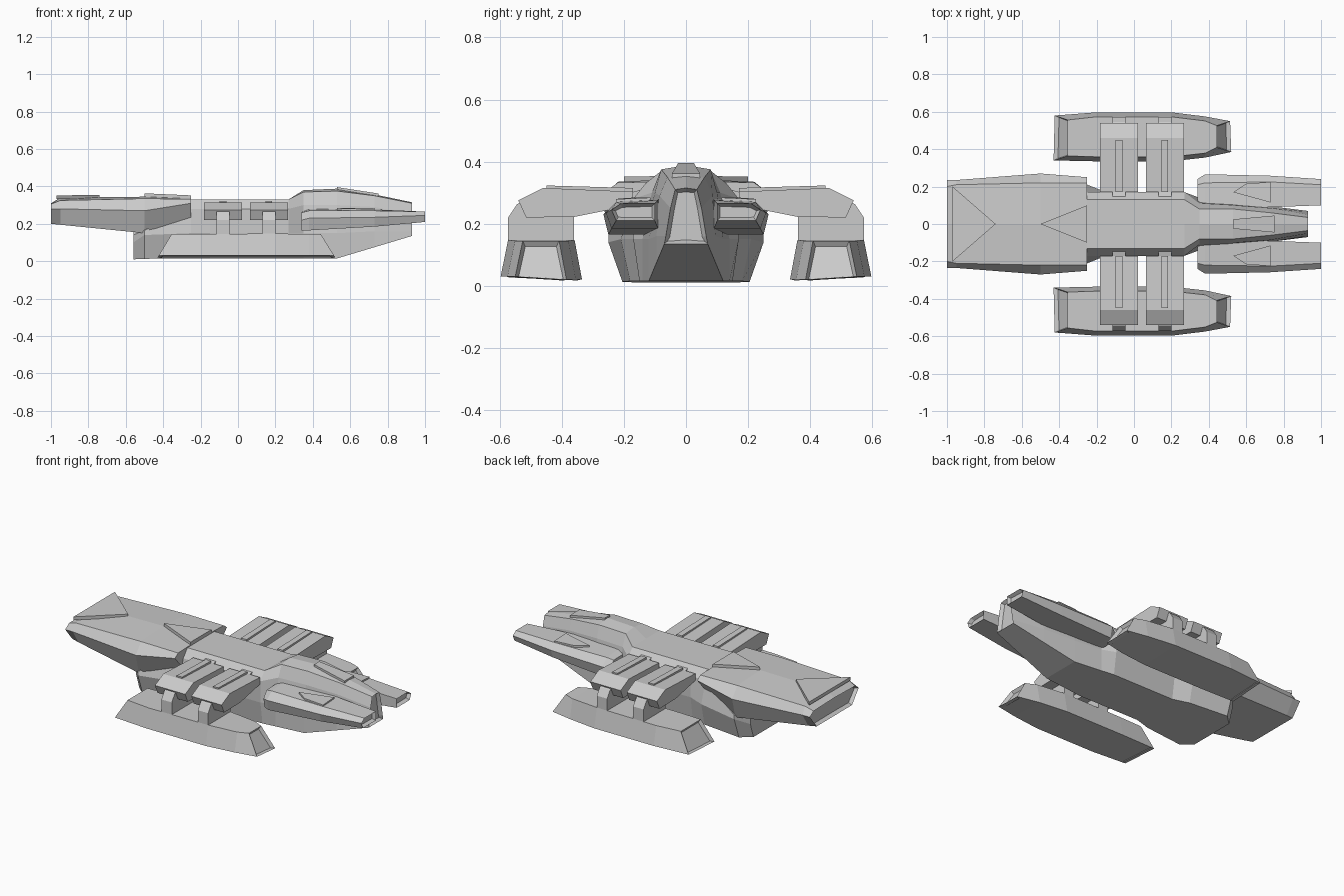
import bpy, bmesh

cube = bpy.data.objects.get("Cube")
if cube:
    bpy.data.objects.remove(cube, do_unlink=True)

grey = bpy.data.materials.new("hull_grey")
grey.use_nodes = True
grey.diffuse_color = (0.6, 0.6, 0.6, 1)
grey.node_tree.nodes["Principled BSDF"].inputs["Base Color"].default_value = (0.6, 0.6, 0.6, 1)


def finish(name, bm, mirror):
    bmesh.ops.recalc_face_normals(bm, faces=bm.faces)
    mesh = bpy.data.meshes.new(name)
    bm.to_mesh(mesh)
    bm.free()
    mesh.materials.append(grey)
    obj = bpy.data.objects.new(name, mesh)
    bpy.context.scene.collection.objects.link(obj)
    if mirror:
        mod = obj.modifiers.new("mirror", 'MIRROR')
        mod.use_axis = (False, True, False)
        mod.use_mirror_merge = False
    return obj


def loft(name, rings, mirror=False, recess=(), slope=None):
    """Skin closed y-z rings along x; recess lists the ends (0 or -1) to hollow.
    slope gives the x shift per unit of height for chosen rings."""
    bm = bmesh.new()
    loops = []
    for i, (x, pts) in enumerate(rings):
        s = (slope or {}).get(i, 0)
        loops.append([bm.verts.new((x + s * (z - 0.02), y, z)) for y, z in pts])
    n = len(loops[0])
    for a, b in zip(loops, loops[1:]):
        for i in range(n):
            j = (i + 1) % n
            bm.faces.new((a[i], a[j], b[j], b[i]))
    caps = [bm.faces.new(loops[0]), bm.faces.new(loops[-1])]
    bmesh.ops.recalc_face_normals(bm, faces=bm.faces)
    if recess:
        bmesh.ops.inset_individual(bm, faces=[caps[e] for e in recess],
                                   thickness=0.013, depth=-0.02)
    return finish(name, bm, mirror)


def sym(half):
    """Complete a half section that runs from top centre to bottom centre."""
    return half + [(-y, z) for y, z in reversed(half) if y > 0]


def plate(name, pts, thick=0.02, mirror=False):
    bm = bmesh.new()
    top = [bm.verts.new(p) for p in pts]
    low = [bm.verts.new((x, y, z - thick)) for x, y, z in pts]
    bm.faces.new(top)
    bm.faces.new(low[::-1])
    for i in range(len(pts)):
        j = (i + 1) % len(pts)
        bm.faces.new((top[i], low[i], low[j], top[j]))
    return finish(name, bm, mirror)


def bar(name, x0, x1, profile):
    return loft(name, [(x0, profile), (x1, profile)], mirror=True)


# Main hull with tall tail
middle = [(0, .33), (.13, .33), (.17, .28), (.17, .15), (.15, .015), (0, .015)]
loft("main_hull", [(x, sym(h)) for x, h in (
    (-.56, [(0, .17), (.15, .17), (.18, .14), (.18, .10), (.15, .01), (0, .01)]),
    (-.5, [(0, .19), (.2, .19), (.25, .165), (.25, .14), (.205, .013), (0, .013)]),
    (-.25, [(0, .33), (.13, .33), (.17, .28), (.21, .15), (.18, .015), (0, .015)]),
    (-.15, middle),
    (.27, middle),
    (.35, [(0, .38), (.08, .37), (.11, .3), (.14, .15), (.14, .015), (0, .015)]),
    (.53, [(0, .388), (.08, .375), (.1, .3), (.12, .15), (.12, .015), (0, .015)]),
    (.73, [(0, .357), (.06, .35), (.085, .29), (.095, .16), (.095, .075), (0, .075)]),
    (.93, [(0, .315), (.035, .31), (.05, .25), (.065, .16), (.07, .135), (0, .135)]),
)], recess=(-1,))

# Broad forward deck
loft("forward_deck", [(x, sym(h)) for x, h in (
    (-1, [(0, .31), (.2, .305), (.235, .28), (.17, .2), (0, .2)]),
    (-.95, [(0, .34), (.21, .325), (.235, .28), (.18, .195), (0, .195)]),
    (-.5, [(0, .345), (.22, .335), (.27, .27), (.24, .15), (0, .15)]),
    (-.25, [(0, .338), (.22, .332), (.25, .31), (.17, .22), (0, .15)]),
)], recess=(0,))
plate("bow_arrow", [(-.97, .2, .352), (-.97, -.2, .352), (-.74, 0, .354)])
plate("deck_arrow", [(-.5, 0, .363), (-.25, -.1, .352), (-.25, .1, .352)])

# Tail spine plate and engine nacelles
plate("tail_spine", [(.53, .025, .396), (.75, .045, .362), (.75, -.045, .362), (.53, -.025, .396)])
loft("engine_nacelle", [
    (.34, [(.08, .265), (.21, .26), (.24, .22), (.23, .165), (.08, .165)]),
    (.38, [(.08, .28), (.22, .27), (.266, .23), (.25, .165), (.08, .165)]),
    (.73, [(.09, .277), (.225, .27), (.258, .235), (.24, .185), (.09, .185)]),
    (1, [(.10, .265), (.21, .265), (.24, .245), (.225, .21), (.10, .21)]),
], mirror=True, recess=(-1,))
plate("nacelle_plate", [(.53, .17, .284), (.73, .115, .284), (.73, .225, .279), (.6, .215, .281)],
      mirror=True)


# Side pods with raked, hollowed ends
def pod_ring(x, inner, outer, lean=.024, top=.145):
    return (x, [(inner, .02), (outer, .03), (outer - lean, top), (inner + lean, top)])


loft("side_pod", [
    pod_ring(-.43, .34, .58),
    pod_ring(-.2, .335, .597),
    pod_ring(.2, .335, .597, top=.148),
    pod_ring(.38, .355, .575),
    pod_ring(.52, .385, .55),
], mirror=True, recess=(0, -1), slope={0: .6, 4: -.62})

# Pylons joining the pods to the hull
arm = [(.17, .303), (.46, .315), (.54, .275), (.515, .22), (.36, .222), (.22, .25), (.17, .26)]
leg = [(.3, .27), (.5, .285), (.545, .262), (.573, .22), (.573, .13), (.36, .13), (.36, .222)]
root = [(.1, .32), (.2, .295), (.2, .255), (.1, .2)]
strip = [(.17, .315), (.45, .323), (.45, .305), (.17, .295)]
for label, x in (("forward", -.08), ("rear", .165)):
    bar(label + "_pylon_arm", x - .102, x + .102, arm)
    bar(label + "_pylon_leg", x - .035, x + .035, leg)
    bar(label + "_pylon_root", x - .035, x + .035, root)
    bar(label + "_pylon_strip", x - .018, x + .018, strip)
